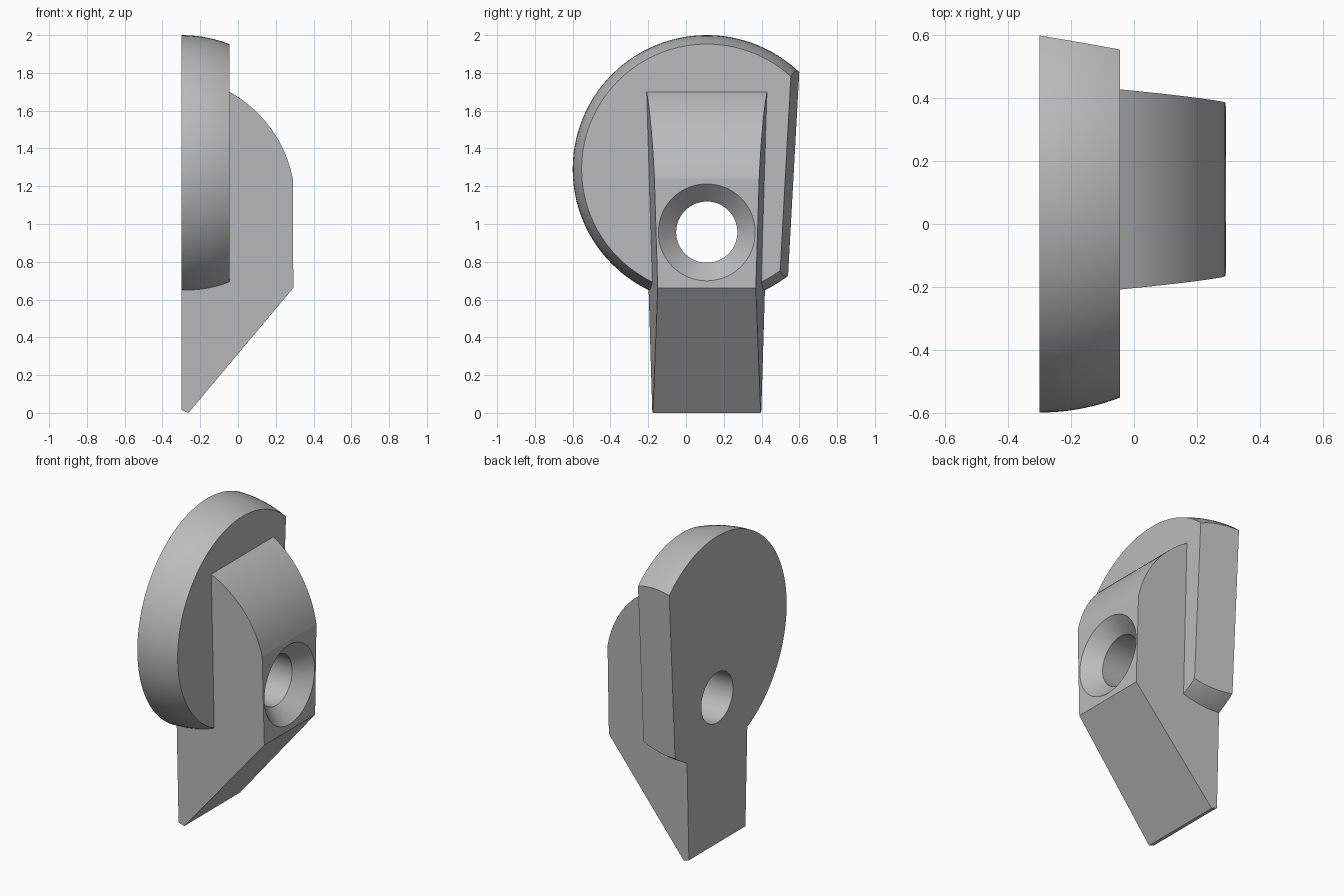
import bpy, bmesh
from math import sin, cos, pi, radians, sqrt

if "Cube" in bpy.data.objects:
    bpy.data.objects.remove(bpy.data.objects["Cube"])

CY = 0.11  # symmetry line of the bracket

grey = bpy.data.materials.new("light_grey")
grey.diffuse_color = (0.5, 0.5, 0.5, 1)
grey.use_nodes = True
grey.node_tree.nodes["Principled BSDF"].inputs["Base Color"].default_value = grey.diffuse_color


def finish(bm, name):
    bmesh.ops.recalc_face_normals(bm, faces=bm.faces)
    me = bpy.data.meshes.new(name)
    bm.to_mesh(me)
    bm.free()
    me.materials.append(grey)
    ob = bpy.data.objects.new(name, me)
    bpy.context.collection.objects.link(ob)
    return ob


def loft(rings):
    """Skin a list of equal-length closed rings and cap both ends."""
    bm = bmesh.new()
    vr = [[bm.verts.new(p) for p in r] for r in rings]
    n = len(vr[0])
    for a, b in zip(vr, vr[1:]):
        for i in range(n):
            j = (i + 1) % n
            bm.faces.new((a[i], a[j], b[j], b[i]))
    bm.faces.new(vr[0])
    bm.faces.new(vr[-1])
    return bm


def lathe(profile, zc, n):
    """Revolve (x, radius) pairs about an x-parallel axis."""
    return loft([[(x, CY + r * cos(2 * pi * i / n), zc + r * sin(2 * pi * i / n))
                  for i in range(n)] for x, r in profile])


# Domed disc: slice of a sphere, trimmed by one slanted plane
R = 0.71
xs = [-0.3 + 0.255 * i / 6 for i in range(7)]
bm = lathe([(x, sqrt(R * R - (x + 0.3) ** 2)) for x in xs], 1.29, 112)
bmesh.ops.bisect_plane(bm, geom=bm.verts[:] + bm.edges[:] + bm.faces[:],
                       plane_co=(-0.3, 0.54, 0.72), plane_no=(0.17, 1, -0.055),
                       clear_outer=True)
bmesh.ops.holes_fill(bm, edges=[e for e in bm.edges if e.is_boundary], sides=0)
disc = finish(bm, "domed_disc")

# Body: side profile with a curved shoulder, sides tapering to the front
ar, am = 0.673, radians(36.1)
mx, mz = 0.1225, 1.47                      # chord midpoint of the shoulder
d = ar * cos(radians(25))
cx, cz = mx - d * cos(am), mz - d * sin(am)
arc = [(cx + ar * cos(am + radians(t)), cz + ar * sin(am + radians(t)))
       for t in [-25 + 50 * i / 16 for i in range(17)]]
profile = [(-0.3, 0.015), (-0.262, 0), (0.293, 0.662)] + arc + [(-0.3, 1.70)]


def half_width(x, z):
    return 0.24 + 0.03 * z - 0.082 * (x - 0.29)


body = finish(loft([[(x, CY + s * half_width(x, z), z) for x, z in profile]
                    for s in (-1, 1)]), "bracket_body")

# Countersunk screw hole cutter
cutter = finish(lathe([(-0.4, 0.162), (0.197, 0.162), (0.35, 0.315)], 0.957, 72),
                "hole_cutter")
cutter.hide_render = True

# Join disc and body, then drill
bpy.context.view_layer.objects.active = body
for other, op in ((disc, 'UNION'), (cutter, 'DIFFERENCE')):
    m = body.modifiers.new(op.lower(), 'BOOLEAN')
    m.operation, m.solver, m.object = op, 'EXACT', other
    bpy.ops.object.modifier_apply(modifier=m.name)
    bpy.data.objects.remove(other)

bpy.ops.object.select_all(action='DESELECT')
body.select_set(True)
bpy.ops.object.shade_smooth_by_angle(angle=radians(8))
